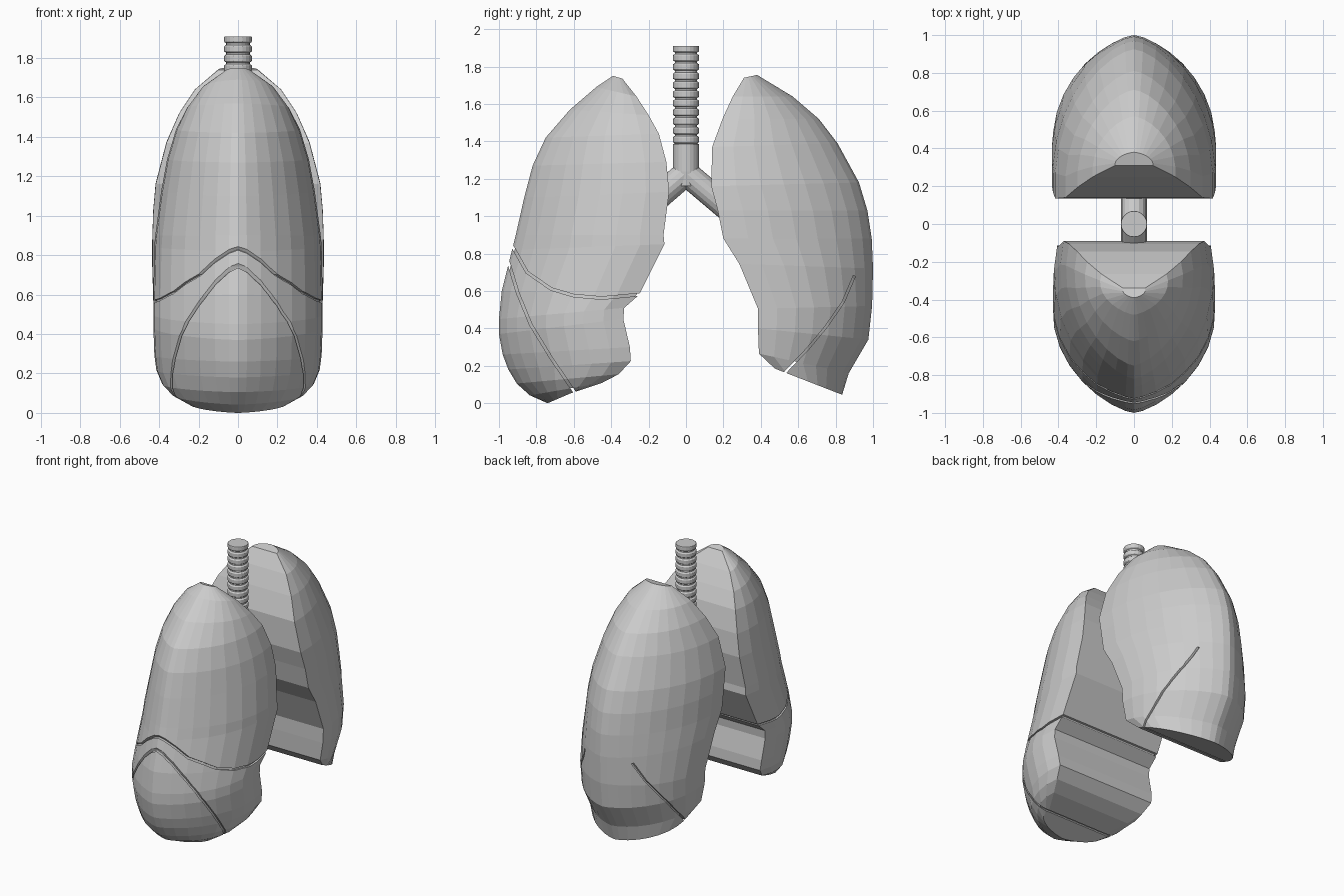
import bpy, bmesh, math
from mathutils import Vector

if "Cube" in bpy.data.objects:
    bpy.data.objects.remove(bpy.data.objects["Cube"])

A = 18  # facets around each lung section


def make_object(name, bm):
    bmesh.ops.recalc_face_normals(bm, faces=bm.faces[:])
    me = bpy.data.meshes.new(name)
    bm.to_mesh(me)
    bm.free()
    ob = bpy.data.objects.new(name, me)
    bpy.context.collection.objects.link(ob)
    return ob


def loft(bm, loops):
    rows = [[bm.verts.new(p) for p in l] for l in loops]
    n = len(rows[0])
    for a, b in zip(rows, rows[1:]):
        for i in range(n):
            j = (i + 1) % n
            bm.faces.new((a[i], a[j], b[j], b[i]))
    bm.faces.new(rows[0])
    bm.faces.new(rows[-1])


def lung(name, rings, a0, power, inset=0.0):
    """Stacked tilted sections: flat inner edge, pointed-oval outer edge."""
    loops = []
    for yi, zi, yo, zo, w in rings:
        s = math.copysign(1, yo - yi)
        w, y0, y1 = w - inset, yi + s * inset, yo - s * inset
        loop = []
        for k in range(A + 1):
            a = a0 + (math.pi - 2 * a0) * k / A
            f = (math.sin(a) - math.sin(a0)) / (1 - math.sin(a0))
            c = math.cos(a)
            x = w * math.copysign(abs(c) ** power, c)
            loop.append((x, y0 + (y1 - y0) * f, zi + (zo - zi) * f))
        loops.append(loop)
    bm = bmesh.new()
    loft(bm, loops)
    return make_object(name, bm)


def groove(ob, path, t=0.007):
    """Cut a thin fissure that follows a path in the side view."""
    pts = [Vector(p) for p in path]
    loops = []
    for i, p in enumerate(pts):
        d = (pts[min(i + 1, len(pts) - 1)] - pts[max(i - 1, 0)]).normalized()
        n = Vector((-d.y, d.x)) * t
        a, b = p + n, p - n
        loops.append([(-.6, a.x, a.y), (.6, a.x, a.y), (.6, b.x, b.y), (-.6, b.x, b.y)])
    bm = bmesh.new()
    loft(bm, loops)
    cutter = make_object("fissure_cutter", bm)
    cutter.hide_render = True
    m = ob.modifiers.new("fissure", "BOOLEAN")
    m.operation, m.solver, m.object = "DIFFERENCE", "EXACT", cutter
    dg = bpy.context.evaluated_depsgraph_get()
    me = bpy.data.meshes.new_from_object(ob.evaluated_get(dg))
    ob.modifiers.clear()
    ob.data = me
    bpy.data.objects.remove(cutter)


# Sections: inner y, inner z, outer y, outer z, half width
front_rings = [
    (-.34, 1.735, -.39, 1.75, .06), (-.265, 1.64, -.48, 1.69, .18),
    (-.20, 1.54, -.62, 1.57, .26), (-.145, 1.44, -.75, 1.42, .315),
    (-.105, 1.29, -.82, 1.27, .36), (-.09, 1.13, -.865, 1.1, .39),
    (-.12, .90, -.91, .90, .42), (-.115, .85, -.93, .82, .425),
    (-.25, .58, -.985, .60, .43), (-.33, .51, -1.0, .45, .43),
    (-.335, .45, -1.0, .37, .43), (-.30, .30, -.98, .26, .425),
    (-.295, .225, -.95, .18, .415), (-.36, .155, -.905, .105, .385),
    (-.45, .108, -.835, .042, .335), (-.60, .06, -.74, 0, .25)]
back_rings = [
    (.31, 1.74, .38, 1.755, .10), (.25, 1.64, .57, 1.64, .22),
    (.195, 1.52, .71, 1.52, .30), (.14, 1.37, .81, 1.39, .365),
    (.135, 1.16, .925, 1.18, .42), (.17, 1.03, .97, 1.03, .432),
    (.20, .88, .993, .88, .437), (.285, .745, 1.0, .72, .437),
    (.385, .505, .995, .52, .43), (.385, .40, .975, .34, .425),
    (.39, .265, .87, .16, .40), (.475, .185, .835, .045, .36)]

# Lungs with fissures, plus inner cores that stop the fissures going through
front_lung = lung("front_lung", front_rings, -.25, 1.4)
groove(front_lung, [(-.97, .90), (-.92, .825), (-.85, .70), (-.72, .61),
                    (-.6, .575), (-.45, .562), (-.15, .59)])
groove(front_lung, [(-1.0, .86), (-.945, .74), (-.9, .59), (-.83, .42),
                    (-.72, .24), (-.6, .065), (-.55, -.01)])
lung("front_lung_core", front_rings[1:-1], -.25, 1.4, .014)
back_lung = lung("back_lung", back_rings, -.1, 1.3)
groove(back_lung, [(.9, .68), (.84, .54), (.75, .41), (.65, .29), (.54, .175), (.47, .10)], .006)
lung("back_lung_core", back_rings[1:-1], -.1, 1.3, .014)


def tube(name, profile, n=20):
    """Turned upright shape from (radius, z) pairs."""
    bm = bmesh.new()
    loft(bm, [[(r * math.cos(2 * math.pi * k / n), r * math.sin(2 * math.pi * k / n), z)
               for k in range(n)] for r, z in profile])
    return make_object(name, bm)


# Ringed windpipe
prof = [(.064, 1.16), (.07, 1.24), (.07, 1.385), (.06, 1.388)]
pitch = .0486
for i in range(11):
    z = 1.389 + i * pitch
    prof += [(.06, z), (.068, z + .005), (.07, z + .008),
             (.07, z + .032), (.068, z + .035), (.06, z + .04)]
prof = prof[:-1]
tube("windpipe", prof)

# Two branches leading into the lungs
for name, end in (("front_bronchus", (0, -.22, 1.04)), ("back_bronchus", (0, .26, 1.01))):
    start = Vector((0, 0, 1.23))
    d = Vector(end) - start
    ob = tube(name, [(.04, -.03), (.068, 0), (.068, d.length)], 16)
    ob.location = start
    ob.rotation_mode = "QUATERNION"
    ob.rotation_quaternion = d.to_track_quat("Z", "Y")
